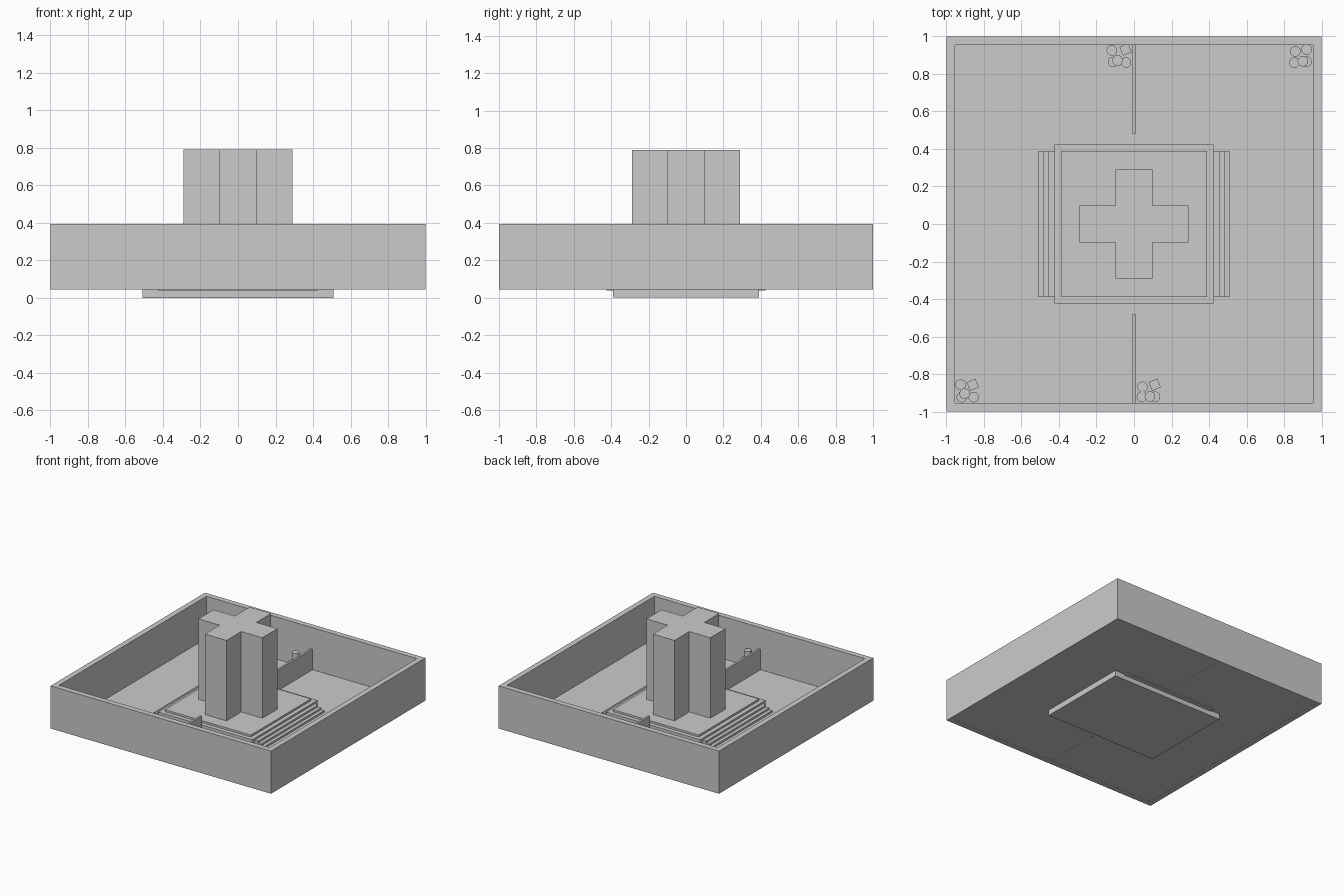
import bpy
import bmesh
import math

if "Cube" in bpy.data.objects:
    bpy.data.objects.remove(bpy.data.objects["Cube"])


def box(name, x0, x1, y0, y1, z0, z1):
    bm = bmesh.new()
    bmesh.ops.create_cube(bm, size=1)
    for v in bm.verts:
        v.co.x = x0 if v.co.x < 0 else x1
        v.co.y = y0 if v.co.y < 0 else y1
        v.co.z = z0 if v.co.z < 0 else z1
    return finish(name, bm)


def finish(name, bm):
    bmesh.ops.recalc_face_normals(bm, faces=bm.faces)
    mesh = bpy.data.meshes.new(name)
    bm.to_mesh(mesh)
    bm.free()
    obj = bpy.data.objects.new(name, mesh)
    bpy.context.collection.objects.link(obj)
    return obj


def extrude_profile(name, pts, z0, z1):
    bm = bmesh.new()
    face = bm.faces.new([bm.verts.new((x, y, z0)) for x, y in pts])
    ext = bmesh.ops.extrude_face_region(bm, geom=[face])
    verts = [g for g in ext["geom"] if isinstance(g, bmesh.types.BMVert)]
    bmesh.ops.translate(bm, verts=verts, vec=(0, 0, z1 - z0))
    return finish(name, bm)


FLOOR = 0.05
W = 0.955

# outer wall ring
bm = bmesh.new()
rings = []
for r, z in ((1, 0.045), (1, 0.395), (W, 0.395), (W, 0.045)):
    rings.append([bm.verts.new((sx * r, sy * r, z))
                  for sx, sy in ((-1, -1), (1, -1), (1, 1), (-1, 1))])
for i in range(4):
    a, b = rings[i], rings[(i + 1) % 4]
    for j in range(4):
        k = (j + 1) % 4
        bm.faces.new((a[j], a[k], b[k], b[j]))
finish("outer_walls", bm)

# floor slab
box("floor", -W, W, -W, W, 0.046, FLOOR)

# stepped central platform: side steps, rim and raised top
for i, (half, top) in enumerate(((0.51, 0.066), (0.483, 0.082), (0.455, 0.098))):
    box(f"step_{i + 1}", -half, half, -0.39, 0.39, 0, top)
box("platform_rim", -0.425, 0.425, -0.425, 0.425, 0.038, 0.114)
box("platform_top", -0.39, 0.39, -0.39, 0.39, 0, 0.13)

# cross-shaped tower
a, b = 0.098, 0.29
extrude_profile("cross_tower", [
    (-a, -b), (a, -b), (a, -a), (b, -a), (b, a), (a, a),
    (a, b), (-a, b), (-a, a), (-b, a), (-b, -a), (-a, -a)], 0.12, 0.79)

# partitions front and back
box("front_partition", -0.008, 0.008, -W, -0.48, 0.045, 0.22)
box("back_partition", -0.008, 0.008, 0.48, W, 0.045, 0.22)


def barrel(name, x, y, z):
    bpy.ops.mesh.primitive_cylinder_add(vertices=20, radius=0.028, depth=0.075,
                                        location=(x, y, z + 0.0375))
    bpy.context.object.name = name
    bpy.ops.object.shade_smooth_by_angle(angle=math.radians(40))


# barrel clusters: ground barrels, one stacked barrel, optional crate
clusters = {
    "back_middle": ([(-0.118, 0.925), (-0.112, 0.864), (-0.043, 0.861)],
                    (-0.088, 0.872), (-0.045, 0.93)),
    "back_right": ([(0.86, 0.92), (0.92, 0.93), (0.855, 0.86), (0.92, 0.865)],
                   (0.90, 0.868), None),
    "front_left": ([(-0.925, -0.857), (-0.918, -0.923), (-0.855, -0.923)],
                   (-0.903, -0.905), (-0.86, -0.857)),
    "front_middle": ([(0.045, -0.868), (0.042, -0.921), (0.112, -0.921)],
                     (0.085, -0.919), (0.11, -0.857)),
}
for name, (ground, stacked, crate) in clusters.items():
    for i, (x, y) in enumerate(ground):
        barrel(f"{name}_barrel_{i + 1}", x, y, FLOOR)
    barrel(f"{name}_stacked_barrel", *stacked, FLOOR + 0.075)
    if crate:
        obj = box(f"{name}_crate", -0.025, 0.025, -0.025, 0.025, 0, 0.06)
        obj.location = (*crate, FLOOR)
        obj.rotation_euler.z = math.radians(22)
